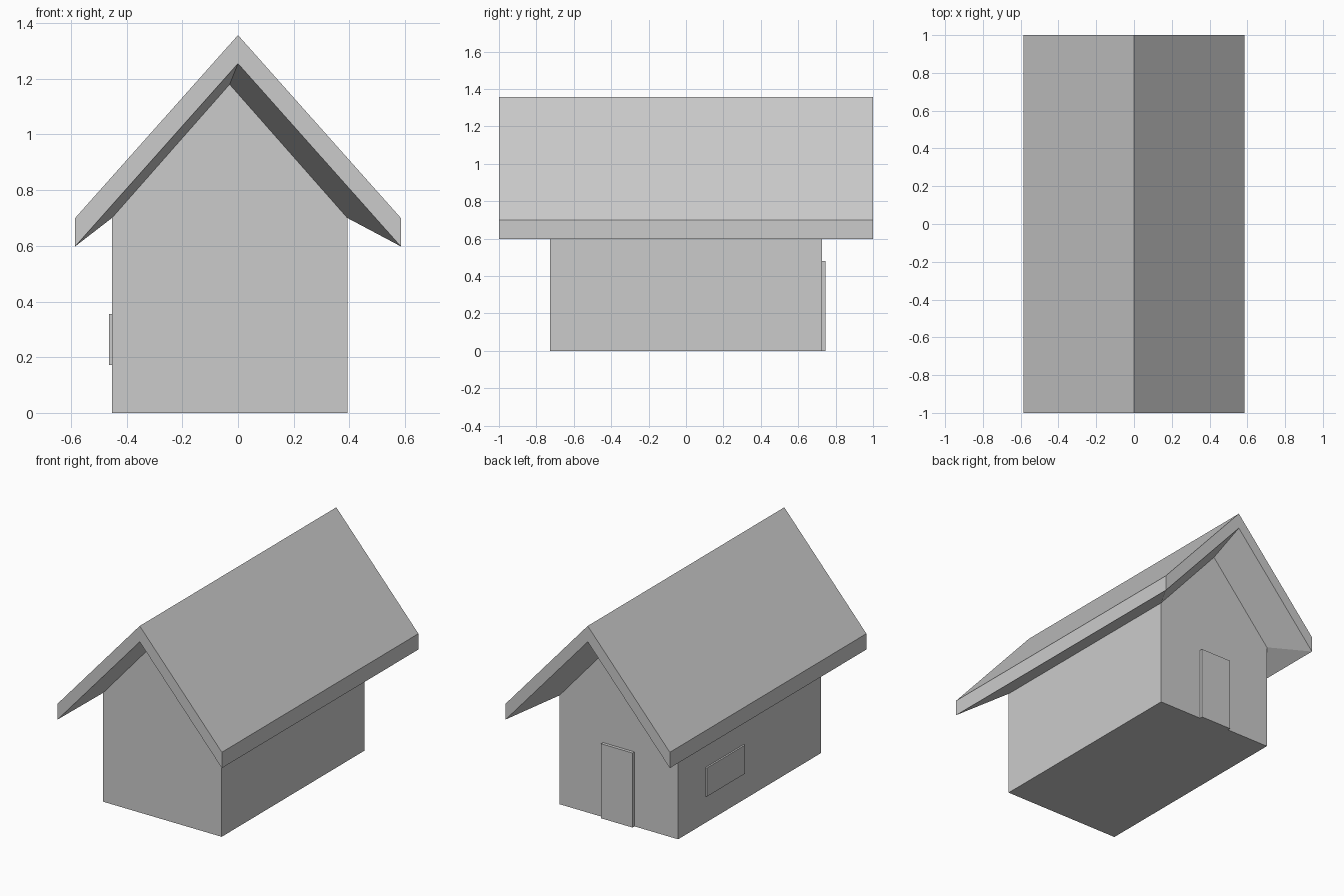
import bpy, bmesh

if "Cube" in bpy.data.objects:
    bpy.data.objects.remove(bpy.data.objects["Cube"])


def make_object(name, faces):
    """Build a flat-shaded mesh from faces given as lists of points."""
    bm = bmesh.new()
    for pts in faces:
        bm.faces.new([bm.verts.new(p) for p in pts])
    bmesh.ops.remove_doubles(bm, verts=bm.verts, dist=0.0001)
    bmesh.ops.recalc_face_normals(bm, faces=bm.faces)
    mesh = bpy.data.meshes.new(name)
    bm.to_mesh(mesh)
    bm.free()
    obj = bpy.data.objects.new(name, mesh)
    bpy.context.collection.objects.link(obj)
    return obj


def gable_ring(cx, half_width, eave_z, apex_z, y):
    """Left, apex, right at the front, then right, apex, left at the back."""
    front = [(cx - half_width, -y, eave_z), (cx, -y, apex_z), (cx + half_width, -y, eave_z)]
    return front + [(px, y, pz) for px, _, pz in reversed(front)]


def bridge(a, b):
    n = len(a)
    return [[a[i], a[(i + 1) % n], b[(i + 1) % n], b[i]] for i in range(n)]


def box(name, lo, hi):
    bpy.ops.mesh.primitive_cube_add(size=1, location=[(a + b) / 2 for a, b in zip(lo, hi)])
    obj = bpy.context.object
    obj.name = name
    obj.scale = [b - a for a, b in zip(lo, hi)]
    return obj


CX, HALF_W, HALF_L = -0.03, 0.423, 0.727
top = gable_ring(0, 0.585, 0.70, 1.357, 1.0)
lower = gable_ring(0, 0.585, 0.598, 1.255, 1.0)
wall_top = gable_ring(CX, HALF_W, 0.70, 1.18, HALF_L)

# Roof: two slopes, fascia all round, and soffit sloping in to the walls
slopes = [[top[0], top[1], top[4], top[5]], [top[1], top[2], top[3], top[4]]]
make_object("roof", slopes + bridge(top, lower) + bridge(lower, wall_top))

# Walls: gable ends, long sides and floor, open under the roof
lf, af, rf, rb, ab, lb = wall_top
down = lambda p: (p[0], p[1], 0)
make_object("walls", [
    [down(lf), down(rf), rf, af, lf],
    [down(rb), down(lb), lb, ab, rb],
    [down(rf), down(rb), rb, rf],
    [down(lb), down(lf), lf, lb],
    [down(lf), down(lb), down(rb), down(rf)],
])

# Door on the back gable, window on the left side
box("door", (CX - 0.112, HALF_L - 0.005, 0), (CX + 0.112, 0.747, 0.48))
box("window", (-0.464, 0.06, 0.172), (CX - HALF_W + 0.005, 0.45, 0.356))
